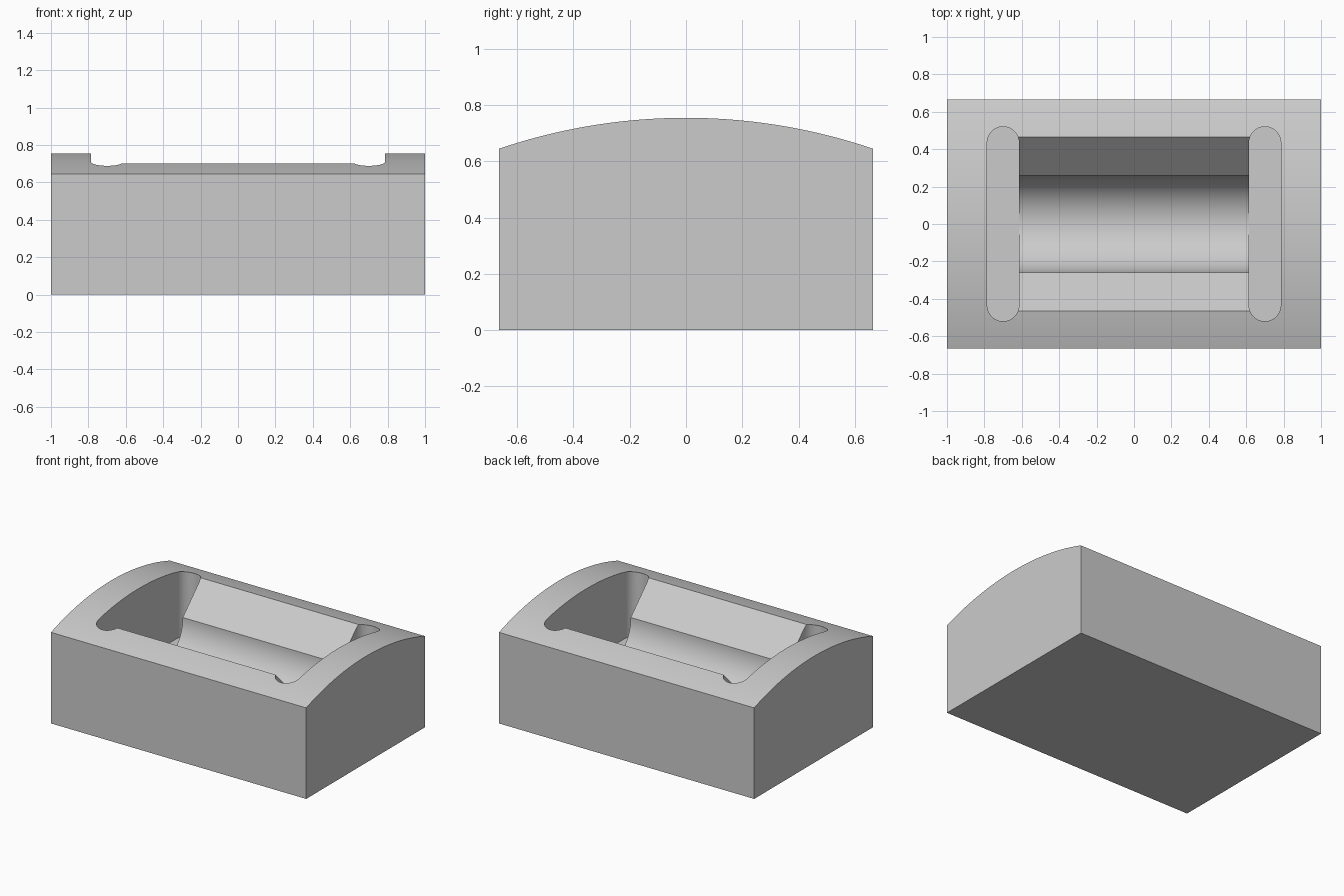
import bpy
import bmesh
from math import sin, cos, pi, asin
from mathutils import Vector

if "Cube" in bpy.data.objects:
    bpy.data.objects.remove(bpy.data.objects["Cube"], do_unlink=True)

HALF_Y, EDGE_Z, TOP_Z = 0.665, 0.645, 0.755
TROUGH_R, TROUGH_Z = 0.26, 0.50
SLOT_X, SLOT_R, SLOT_Y = 0.70, 0.085, 0.435

grey = bpy.data.materials.new("plain grey")
grey.use_nodes = True
grey.diffuse_color = (0.6, 0.6, 0.6, 1)
grey.node_tree.nodes["Principled BSDF"].inputs["Base Color"].default_value = (0.6, 0.6, 0.6, 1)


def prism(name, points, travel):
    """Extrude a closed outline along a vector."""
    bm = bmesh.new()
    face = bm.faces.new([bm.verts.new(p) for p in points])
    out = bmesh.ops.extrude_face_region(bm, geom=[face])
    moved = [g for g in out["geom"] if isinstance(g, bmesh.types.BMVert)]
    bmesh.ops.translate(bm, verts=moved, vec=Vector(travel))
    bmesh.ops.recalc_face_normals(bm, faces=bm.faces)
    mesh = bpy.data.meshes.new(name)
    bm.to_mesh(mesh)
    bm.free()
    mesh.materials.append(grey)
    obj = bpy.data.objects.new(name, mesh)
    bpy.context.collection.objects.link(obj)
    return obj


def arc(radius, start, end, steps):
    return [(radius * cos(start + (end - start) * i / steps),
             radius * sin(start + (end - start) * i / steps)) for i in range(steps + 1)]


# Block with a gently domed top
rise = TOP_Z - EDGE_Z
dome_r = (HALF_Y ** 2 + rise ** 2) / (2 * rise)
spread = asin(HALF_Y / dome_r)
dome = [(-1, y, z + TOP_Z - dome_r)
        for y, z in arc(dome_r, pi / 2 - spread, pi / 2 + spread, 48)]
block = prism("block", [(-1, -HALF_Y, 0), (-1, HALF_Y, 0)] + dome, (2, 0, 0))

# Round-bottomed trough with sloping upper walls
bowl = [(-SLOT_X, y, z + TROUGH_Z) for y, z in arc(TROUGH_R, pi, 2 * pi, 48)]
flare = 0.4
mouth = [(-SLOT_X, side * (TROUGH_R + flare), TROUGH_Z + flare * 0.985) for side in (1, -1)]
cutters = [prism("trough_cutter", bowl + mouth, (2 * SLOT_X, 0, 0))]

# Round-ended slot at each end of the trough
floor_z = TROUGH_Z - TROUGH_R - 0.002
for side, name in ((1, "left"), (-1, "right")):
    back = [(x, y + SLOT_Y) for x, y in arc(SLOT_R, 0, pi, 24)]
    front = [(-x, -y) for x, y in back]
    outline = [(x + side * SLOT_X, y, floor_z) for x, y in back + front]
    cutters.append(prism(name + "_slot_cutter", outline, (0, 0, 1)))

# Cut the recesses
bpy.ops.object.select_all(action="DESELECT")
bpy.context.view_layer.objects.active = block
block.select_set(True)
for cutter in cutters:
    cutter.hide_render = True
    cut = block.modifiers.new(cutter.name, "BOOLEAN")
    cut.operation = "DIFFERENCE"
    cut.solver = "EXACT"
    cut.object = cutter
    bpy.ops.object.modifier_apply(modifier=cut.name)
for cutter in cutters:
    bpy.data.objects.remove(cutter, do_unlink=True)

bpy.ops.object.shade_smooth_by_angle(angle=pi / 6)
